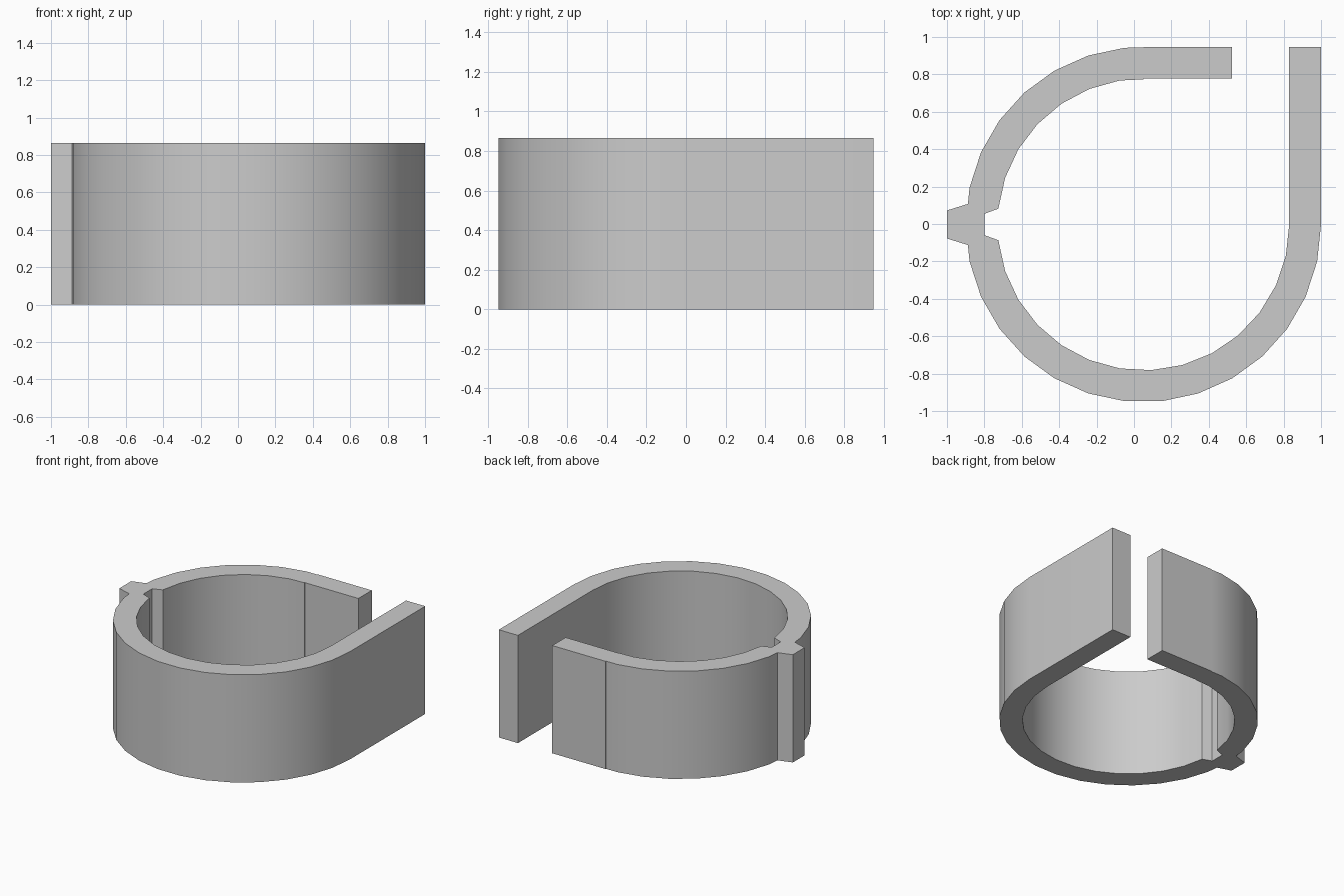
import bpy
import bmesh
from math import cos, sin, tau, radians

cube = bpy.data.objects.get("Cube")
if cube:
    bpy.data.objects.remove(cube, do_unlink=True)

CX, CY = 0.05, -0.0025      # ring centre
R_OUT, R_IN = 0.95, 0.78    # ring radii
HEIGHT = 0.865
ARM_END_X = 0.475           # back arm tip, from the ring centre


def arc(radius, sides, first, last):
    """Corners first..last of a regular polygon, counted clockwise from +x."""
    return [(radius * cos(tau * i / sides), -radius * sin(tau * i / sides))
            for i in range(first, last + 1)]


# Outer outline: side arm, ring, hinge rib, ring, back arm
rib = [(-0.938, -0.11), (-1.05, -0.075), (-1.05, 0.075), (-0.938, 0.11)]
outer = [(R_OUT, R_OUT)] + arc(R_OUT, 30, 0, 14) + rib + arc(R_OUT, 30, 16, 22)
outer += [(0, 0.945), (0, R_OUT), (ARM_END_X, R_OUT)]

# Inner outline: side arm, bore, hinge notch, bore, back arm
notch = [(-0.85, -0.057), (-0.85, 0.057)]
inner = [(R_IN, R_OUT)] + arc(R_IN, 29, 0, 14) + notch + arc(R_IN, 29, 15, 21)
inner += [(0, 0.776), (0, R_IN), (ARM_END_X, R_IN)]

# Extrude the closed profile into the clip
bm = bmesh.new()
verts = [bm.verts.new((x + CX, y + CY, 0)) for x, y in outer + inner[::-1]]
base = bm.faces.new(verts)
result = bmesh.ops.extrude_face_region(bm, geom=[base], use_keep_orig=True)
top = [v for v in result["geom"] if isinstance(v, bmesh.types.BMVert)]
bmesh.ops.translate(bm, verts=top, vec=(0, 0, HEIGHT))
bmesh.ops.recalc_face_normals(bm, faces=bm.faces)
mesh = bpy.data.meshes.new("ring_clip")
bm.to_mesh(mesh)
bm.free()

clip = bpy.data.objects.new("ring_clip", mesh)
bpy.context.collection.objects.link(clip)

# Plain grey material
grey = bpy.data.materials.new("light_grey")
grey.use_nodes = True
colour = (0.6, 0.6, 0.6, 1)
grey.diffuse_color = colour
grey.node_tree.nodes["Principled BSDF"].inputs["Base Color"].default_value = colour
mesh.materials.append(grey)

# Smooth curved walls, sharp rims
bpy.ops.object.select_all(action="DESELECT")
clip.select_set(True)
bpy.context.view_layer.objects.active = clip
bpy.ops.object.shade_smooth_by_angle(angle=radians(20))
